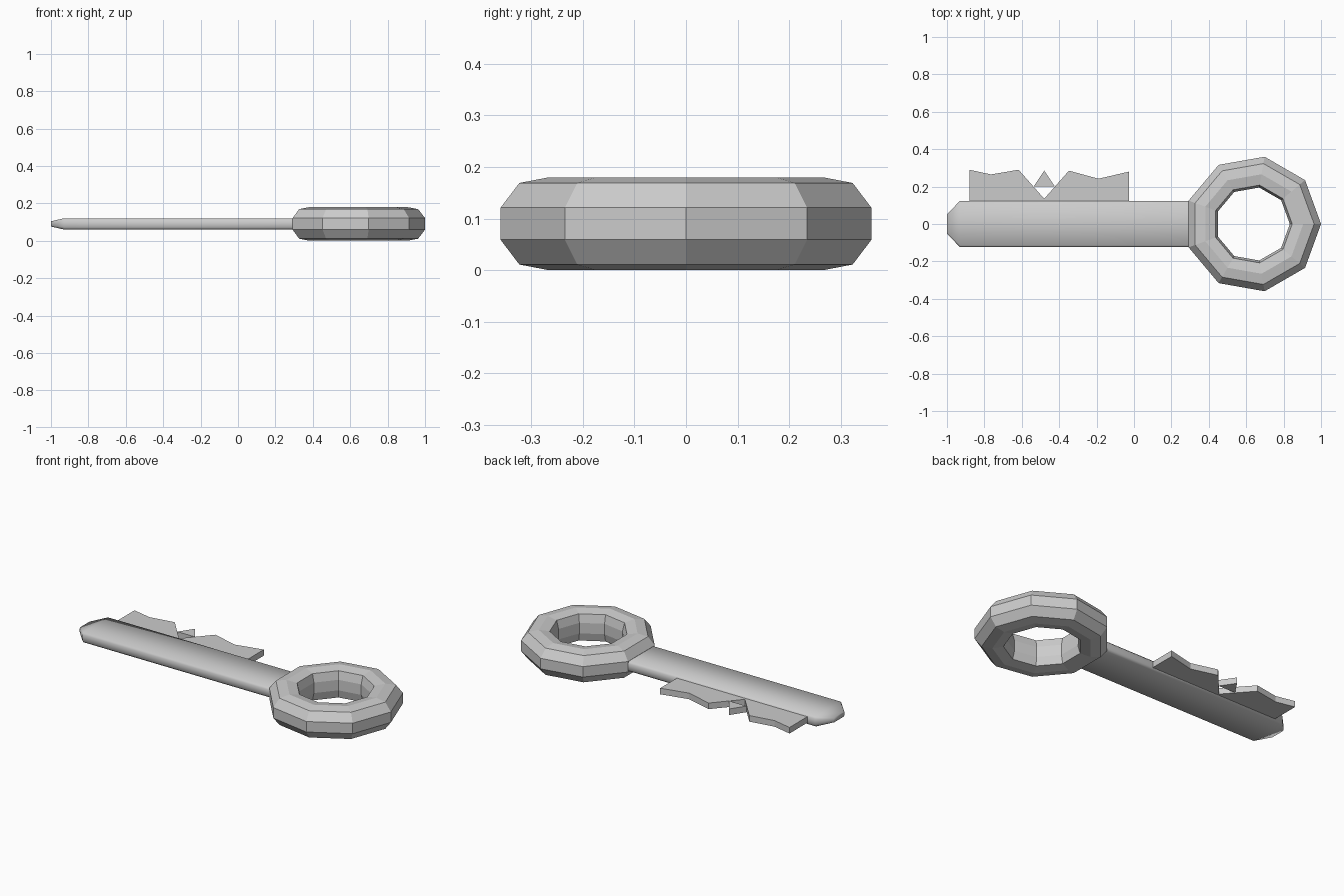
import bpy, bmesh
from math import cos, sin, pi

if "Cube" in bpy.data.objects:
    bpy.data.objects.remove(bpy.data.objects["Cube"])

ZC = 0.09  # mid-height of the key


def finish(name, bm):
    bmesh.ops.recalc_face_normals(bm, faces=bm.faces)
    me = bpy.data.meshes.new(name)
    bm.to_mesh(me)
    bm.free()
    ob = bpy.data.objects.new(name, me)
    bpy.context.collection.objects.link(ob)
    return ob


def skin(bm, loops, closed):
    """Join consecutive vertex loops with quads."""
    n = len(loops[0])
    for i in range(len(loops) if closed else len(loops) - 1):
        a, b = loops[i], loops[(i + 1) % len(loops)]
        for j in range(n):
            k = (j + 1) % n
            bm.faces.new((a[j], a[k], b[k], b[j]))


def prism(name, outline, z0, z1):
    """Flat plate extruded from an xy outline."""
    bm = bmesh.new()
    loops = [[bm.verts.new((x, y, z)) for x, y in outline] for z in (z0, z1)]
    skin(bm, loops, False)
    for l in loops:
        bm.faces.new(l)
    return finish(name, bm)


# Bow: nine-sided ring with a ten-sided cross-section
upper = [(0.365, 0.031), (0.328, 0.079), (0.27, 0.09), (0.211, 0.079), (0.198, 0.031)]
section = upper + [(r, -z) for r, z in reversed(upper)]
bm = bmesh.new()
loops = []
for i in range(9):
    a = 2 * pi * i / 9
    loops.append([bm.verts.new((0.635 + r * cos(a), r * sin(a), ZC + z)) for r, z in section])
skin(bm, loops, True)
finish("bow_ring", bm)

# Blade: bar with softened long edges and a tapered tip
bm = bmesh.new()
loops = []
for x, w, h in [(0.295, 0.124, 0.03), (-0.93, 0.124, 0.03), (-1.0, 0.052, 0.014)]:
    half = [(w - 0.01, -h), (w, -h * 0.6), (w, h * 0.6), (w - 0.01, h)]
    pts = half + [(-y, -z) for y, z in half]
    loops.append([bm.verts.new((x, y, ZC + z)) for y, z in pts])
skin(bm, loops, False)
bm.faces.new(loops[0])
bm.faces.new(loops[-1])
blade = finish("blade", bm)
bpy.context.view_layer.objects.active = blade
blade.select_set(True)
bpy.ops.object.shade_smooth_by_angle(angle=pi / 3)

# Teeth: toothed plate with a V notch, and the small middle tooth
prism("teeth", [(-0.88, 0.115), (-0.88, 0.29), (-0.765, 0.265), (-0.617, 0.29),
                (-0.48, 0.135), (-0.348, 0.285), (-0.19, 0.242), (-0.027, 0.28),
                (-0.027, 0.115)], 0.072, 0.108)
prism("middle_tooth", [(-0.537, 0.2), (-0.423, 0.2), (-0.48, 0.285)], 0.072, 0.108)
